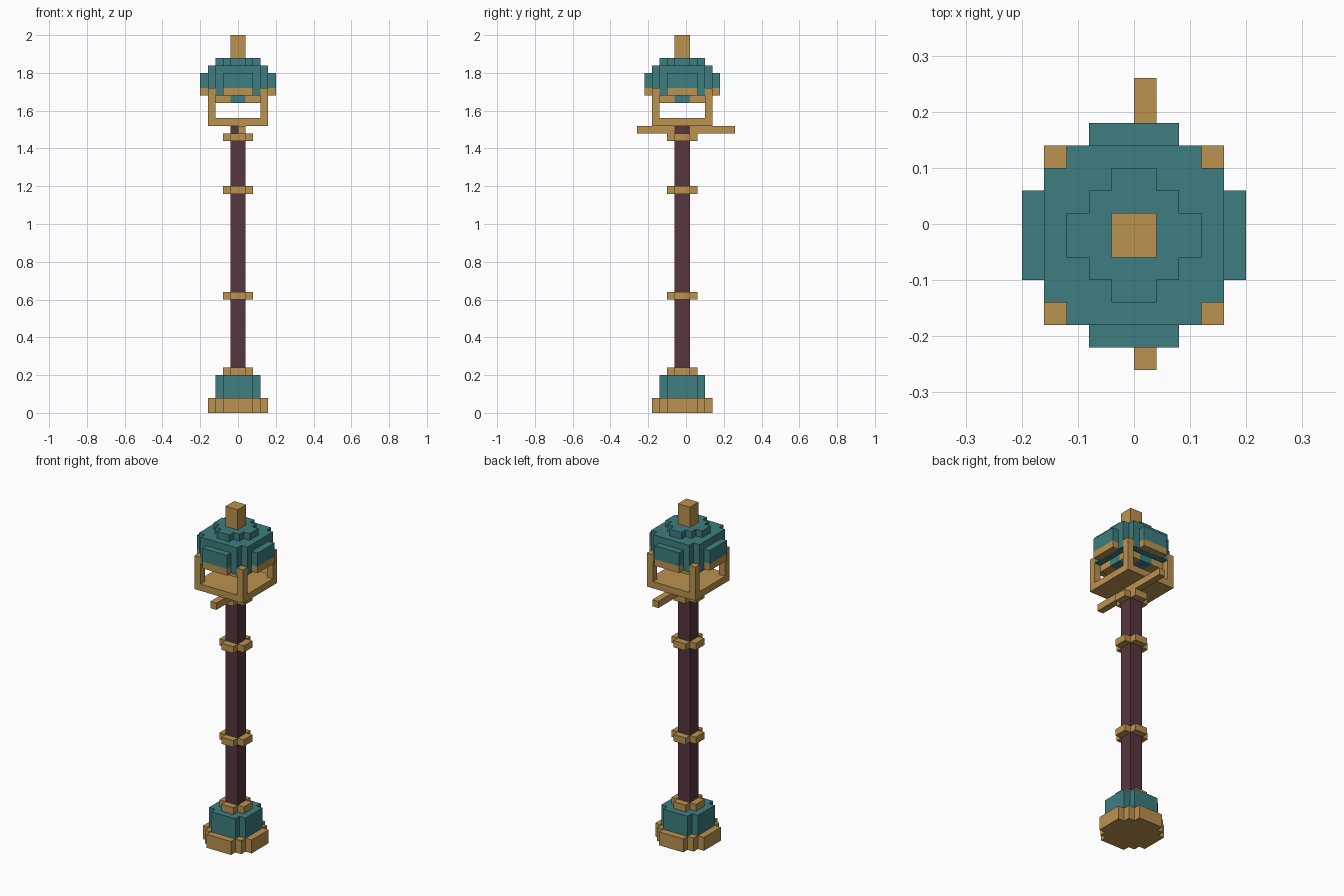
import bpy
import bmesh
from mathutils import Vector

if "Cube" in bpy.data.objects:
    bpy.data.objects.remove(bpy.data.objects["Cube"], do_unlink=True)

U = 0.04        # block size
CY = -0.02      # the post axis sits slightly forward of centre


def make_material(name, rgb):
    mat = bpy.data.materials.new(name)
    mat.use_nodes = True
    mat.diffuse_color = (*rgb, 1)
    mat.node_tree.nodes["Principled BSDF"].inputs["Base Color"].default_value = (*rgb, 1)
    return mat


GOLD = make_material("brass gold", (0.497, 0.288, 0.078))
TEAL = make_material("teal", (0.047, 0.207, 0.216))
WOOD = make_material("dark plum wood", (0.095, 0.037, 0.047))


def finish(name, bm, mat):
    bmesh.ops.recalc_face_normals(bm, faces=bm.faces)
    mesh = bpy.data.meshes.new(name)
    bm.to_mesh(mesh)
    bm.free()
    mesh.materials.append(mat)
    obj = bpy.data.objects.new(name, mesh)
    bpy.context.collection.objects.link(obj)
    return obj


def stepped(name, corner, z0, z1, mat):
    """Extrude a plan whose corner outline is repeated every quarter turn (block units)."""
    points, quarter = [], corner
    for _ in range(4):
        points += quarter
        quarter = [(-y, x) for x, y in quarter]
    bm = bmesh.new()
    face = bm.faces.new([bm.verts.new((x * U, y * U + CY, z0)) for x, y in points])
    top = bmesh.ops.extrude_face_region(bm, geom=[face])["geom"]
    bmesh.ops.translate(bm, vec=(0, 0, z1 - z0),
                        verts=[v for v in top if isinstance(v, bmesh.types.BMVert)])
    return finish(name, bm, mat)


def box(name, low, high, mat):
    bm = bmesh.new()
    bmesh.ops.create_cube(bm, size=1)
    low, high = Vector(low), Vector(high)
    bmesh.ops.scale(bm, vec=high - low, verts=bm.verts)
    bmesh.ops.translate(bm, vec=(low + high) / 2, verts=bm.verts)
    return finish(name, bm, mat)


def block(name, x0, x1, y0, y1, z0, z1, mat):
    """Box with its plan in block units about the post axis."""
    return box(name, (x0 * U, y0 * U + CY, z0), (x1 * U, y1 * U + CY, z1), mat)


SQUARE1 = [(1, 1)]
CROSS = [(2, 1), (1, 1), (1, 2)]
ROUND3 = [(3, 2), (2, 2), (2, 3)]
ROUND4 = [(4, 2), (3, 2), (3, 3), (2, 3), (2, 4)]
DISC3 = [(3, 1), (2, 1), (2, 2), (1, 2), (1, 3)]
CAP4 = [(4, 3), (3, 3), (3, 4)]

# Base and post
stepped("base_foot", ROUND4, 0.0, 0.08, GOLD)
stepped("base_block", ROUND3, 0.08, 0.20, TEAL)
stepped("post", SQUARE1, 0.20, 1.52, WOOD)
for label, z in (("base", 0.20), ("lower", 0.60), ("upper", 1.16), ("top", 1.44)):
    stepped(label + "_collar", CROSS, z, z + U, GOLD)

# Crossbar below the lantern
box("crossbar", (0, -0.26, 1.48), (0.04, 0.26, 1.52), GOLD)

# Lantern cage
stepped("lantern_floor", [(4, 4)], 1.52, 1.56, GOLD)
for sx, side in ((-1, "right"), (1, "left")):
    for sy, end in ((-1, "front"), (1, "back")):
        xs, ys = sorted((3 * sx, 4 * sx)), sorted((3 * sy, 4 * sy))
        block(f"{end}_{side}_cage_post", *xs, *ys, 1.56, 1.72, GOLD)
        xs, ys = sorted((sx, 3 * sx)), sorted((sy, 3 * sy))
        block(f"{end}_{side}_ceiling_block", *xs, *ys, 1.64, 1.68, GOLD)
stepped("ceiling_cross", [(3, 1), (1, 1), (1, 3)], 1.64, 1.68, TEAL)

# Roof
stepped("roof_body", CAP4, 1.68, 1.84, TEAL)
stepped("roof_crown", DISC3, 1.84, 1.88, TEAL)
stepped("finial", SQUARE1, 1.88, 2.0, GOLD)

# Raised panels with a trim strip on each side of the roof
for label, plan in (("left", (4, 5, -2, 2)), ("right", (-5, -4, -2, 2)),
                    ("front", (-2, 2, -5, -4)), ("back", (-2, 2, 4, 5))):
    block(label + "_roof_panel", *plan, 1.72, 1.80, TEAL)
    block(label + "_roof_trim", *plan, 1.68, 1.72, GOLD)
